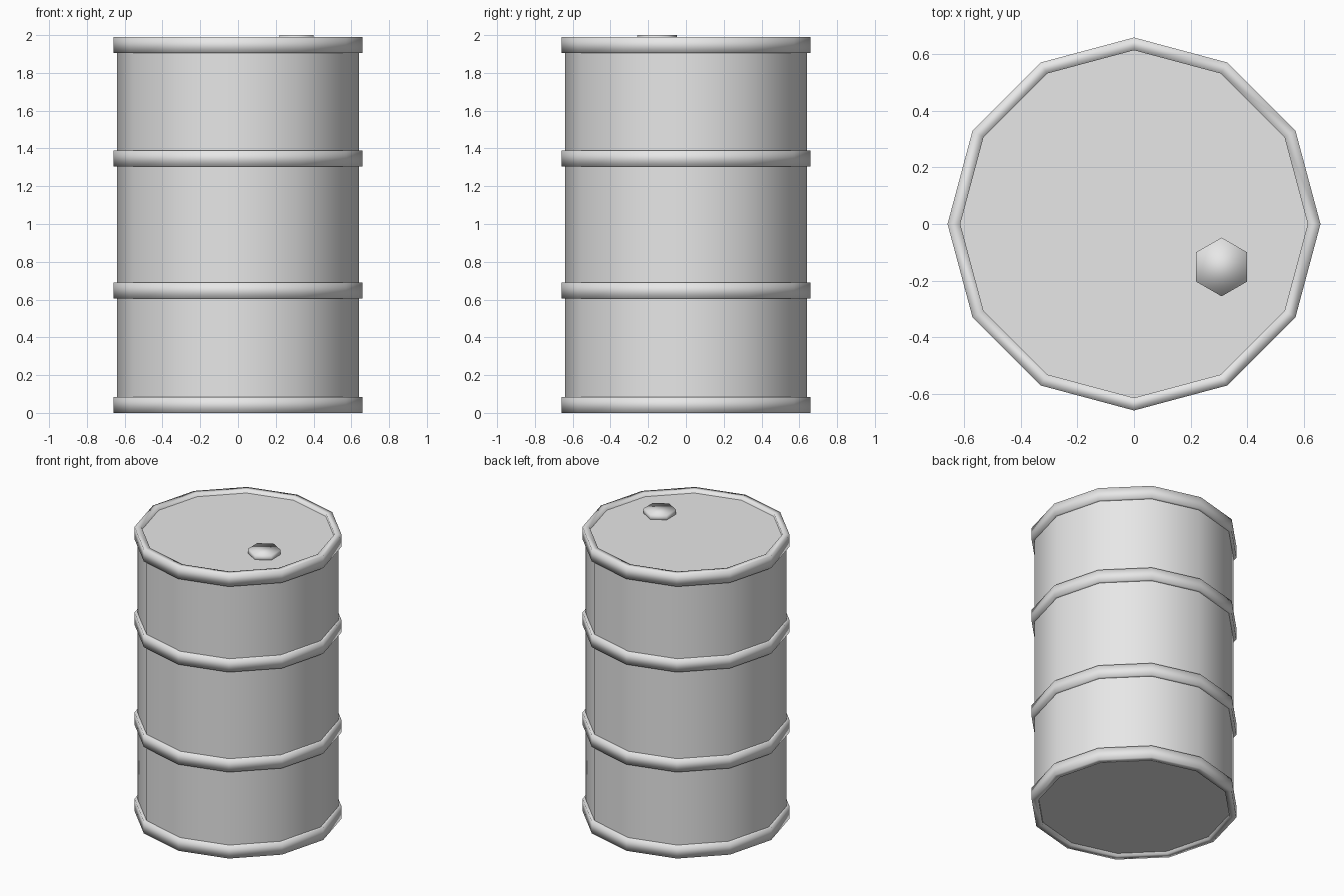
import bpy
import bmesh
import math

cube = bpy.data.objects.get("Cube")
if cube:
    bpy.data.objects.remove(cube, do_unlink=True)

# Single painted-metal colour
metal = bpy.data.materials.new("grey_metal")
metal.use_nodes = True
grey = (0.8, 0.8, 0.8, 1.0)
metal.diffuse_color = grey
metal.node_tree.nodes["Principled BSDF"].inputs["Base Color"].default_value = grey

SIDES = 12
HALF_HEIGHT = 0.0425


def polygon_loop(bm, radius, z, sides, centre=(0, 0)):
    """Ring of vertices with one corner pointing to +y."""
    loop = []
    for i in range(sides):
        a = math.tau * i / sides
        loop.append(bm.verts.new((centre[0] - radius * math.sin(a),
                                  centre[1] + radius * math.cos(a), z)))
    return loop


def bridge(bm, lower, upper):
    n = len(lower)
    for i in range(n):
        j = (i + 1) % n
        bm.faces.new((lower[i], lower[j], upper[j], upper[i]))


def finish(bm, name, sharp_angle=None):
    bmesh.ops.recalc_face_normals(bm, faces=bm.faces[:])
    mesh = bpy.data.meshes.new(name)
    bm.to_mesh(mesh)
    bm.free()
    mesh.materials.append(metal)
    mesh.shade_smooth()
    if sharp_angle:
        mesh.set_sharp_from_angle(angle=math.radians(sharp_angle))
    obj = bpy.data.objects.new(name, mesh)
    bpy.context.collection.objects.link(obj)
    return obj


def prism(name, radius, z0, z1, sides, centre=(0, 0), sharp_angle=None):
    bm = bmesh.new()
    lower = polygon_loop(bm, radius, z0, sides, centre)
    upper = polygon_loop(bm, radius, z1, sides, centre)
    bridge(bm, lower, upper)
    bm.faces.new(lower)
    bm.faces.new(upper)
    return finish(bm, name, sharp_angle)


def hoop(name, z, inner=0.615, outer=0.66):
    """Square-section band, softly shaded all round."""
    bm = bmesh.new()
    low, high = z - HALF_HEIGHT, z + HALF_HEIGHT
    section = [(inner, low), (outer, low), (outer, high), (inner, high)]
    loops = [polygon_loop(bm, r, h, SIDES) for r, h in section]
    for k in range(len(loops)):
        bridge(bm, loops[k], loops[(k + 1) % len(loops)])
    return finish(bm, name)


# Drum body with flat, slightly recessed ends
prism("drum_body", 0.64, 0.02, 1.968, SIDES, sharp_angle=40)

# Rims and reinforcing hoops
for name, z in (("bottom_rim", HALF_HEIGHT), ("lower_hoop", 0.6475),
                ("upper_hoop", 1.3475), ("top_rim", 1.947)):
    hoop(name, z)

# Hexagonal filler cap on the lid
prism("filler_cap", 0.104, 1.955, 2.0, 6, centre=(0.31, -0.152))
